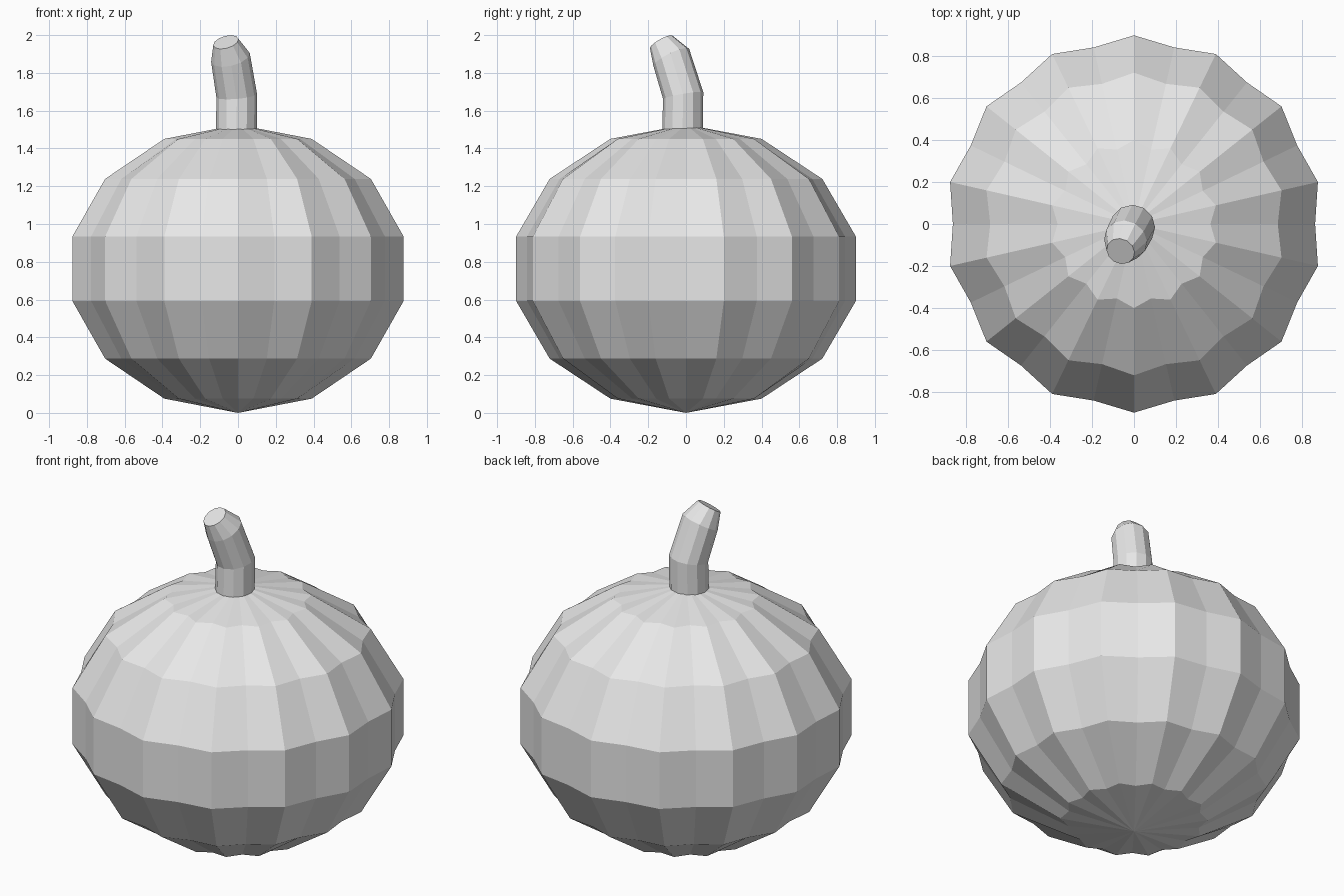
import bpy
import bmesh
from math import sin, cos, pi
from mathutils import Vector

cube = bpy.data.objects.get("Cube")
if cube:
    bpy.data.objects.remove(cube, do_unlink=True)

# One plain material for the whole model
grey = bpy.data.materials.new("light grey")
grey.use_nodes = True
grey.diffuse_color = (0.8, 0.8, 0.8, 1)
grey.node_tree.nodes["Principled BSDF"].inputs["Base Color"].default_value = (0.8, 0.8, 0.8, 1)


def bridge(bm, lower, upper):
    """Join two rings of vertices with quads."""
    n = len(lower)
    for i in range(n):
        j = (i + 1) % n
        bm.faces.new((lower[i], lower[j], upper[j], upper[i]))


def finish(bm, name):
    bmesh.ops.recalc_face_normals(bm, faces=bm.faces)
    mesh = bpy.data.meshes.new(name)
    bm.to_mesh(mesh)
    bm.free()
    mesh.materials.append(grey)
    obj = bpy.data.objects.new(name, mesh)
    bpy.context.collection.objects.link(obj)
    return obj


# Ribbed body: a squashed low-poly sphere with every second meridian pulled in
RIBS, BANDS = 14, 7
RADIUS, HALF_HEIGHT, GROOVE = 0.923, 0.763, 0.036

bm = bmesh.new()
rings = []
for band in range(1, BANDS):
    polar = pi * band / BANDS
    z = HALF_HEIGHT * (1 - cos(polar))
    ring = []
    for i in range(2 * RIBS):
        r = RADIUS * sin(polar) - (GROOVE if i % 2 else 0)
        a = pi / 2 + pi * i / RIBS
        ring.append(bm.verts.new((r * cos(a), r * sin(a), z)))
    rings.append(ring)
for lower, upper in zip(rings, rings[1:]):
    bridge(bm, lower, upper)
for ring, z in ((rings[0], 0), (rings[-1], 2 * HALF_HEIGHT)):
    pole = bm.verts.new((0, 0, z))
    for i in range(len(ring)):
        bm.faces.new((ring[i], ring[(i + 1) % len(ring)], pole))
finish(bm, "pumpkin_body")

# Bent stem: rings of (centre, radius, lean from vertical)
SIDES = 12
LEAN = Vector((-0.46, -0.89, 0)).normalized()
sections = [
    ((-0.008, -0.018, 1.49), 0.108, 0.0),
    ((-0.007, -0.015, 1.68), 0.108, 0.19),
    ((-0.040, -0.078, 1.882), 0.105, 0.5),
    ((-0.064, -0.130, 1.963), 0.069, 0.56),
]
bm = bmesh.new()
rings = []
for centre, radius, lean in sections:
    axis = LEAN * sin(lean) + Vector((0, 0, cos(lean)))
    turn = Vector((0, 0, 1)).rotation_difference(axis)
    ring = []
    for i in range(SIDES):
        a = 2 * pi * i / SIDES
        offset = turn @ Vector((radius * cos(a), radius * sin(a), 0))
        ring.append(bm.verts.new(Vector(centre) + offset))
    rings.append(ring)
for lower, upper in zip(rings, rings[1:]):
    bridge(bm, lower, upper)
bm.faces.new(rings[0])
bm.faces.new(rings[-1])
finish(bm, "stem")
